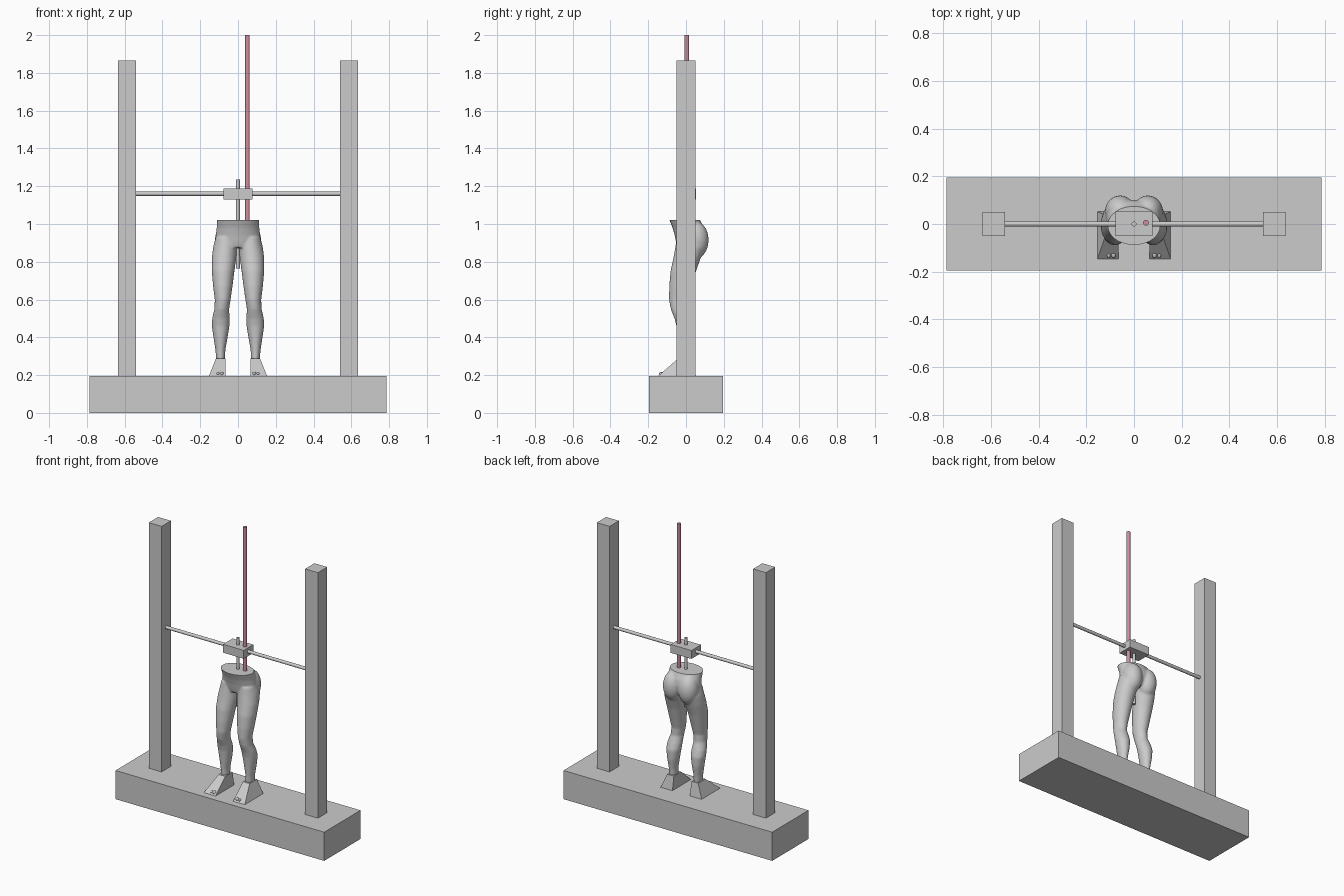
import bpy, bmesh, math
from mathutils import Matrix

if "Cube" in bpy.data.objects:
    bpy.data.objects.remove(bpy.data.objects["Cube"])


def material(name, rgb):
    m = bpy.data.materials.new(name)
    m.diffuse_color = (*rgb, 1)
    m.use_nodes = True
    m.node_tree.nodes["Principled BSDF"].inputs["Base Color"].default_value = m.diffuse_color
    return m


GREY = material("plain grey", (0.6, 0.6, 0.6))
PINK = material("rose pink", (0.62, 0.27, 0.34))


def add(name, bm, mat=GREY, smooth=False):
    bmesh.ops.recalc_face_normals(bm, faces=bm.faces)
    me = bpy.data.meshes.new(name)
    bm.to_mesh(me)
    bm.free()
    ob = bpy.data.objects.new(name, me)
    bpy.context.collection.objects.link(ob)
    me.materials.append(mat)
    if smooth:
        bpy.ops.object.select_all(action='DESELECT')
        ob.select_set(True)
        bpy.context.view_layer.objects.active = ob
        bpy.ops.object.shade_smooth_by_angle(angle=math.radians(40))
    return ob


def box(name, x0, x1, y0, y1, z0, z1):
    bm = bmesh.new()
    m = Matrix.Translation(((x0 + x1) / 2, (y0 + y1) / 2, (z0 + z1) / 2))
    m = m @ Matrix.Diagonal((x1 - x0, y1 - y0, z1 - z0, 1))
    bmesh.ops.create_cube(bm, size=1, matrix=m)
    return add(name, bm)


def rod(name, loc, r, length, mat=GREY, along_x=False):
    bm = bmesh.new()
    m = Matrix.Translation(loc)
    if along_x:
        m = m @ Matrix.Rotation(math.pi / 2, 4, 'Y')
    bmesh.ops.create_cone(bm, cap_ends=True, segments=20, radius1=r, radius2=r,
                          depth=length, matrix=m)
    return add(name, bm, mat, True)


def loft(bm, rings, n=40):
    # rings: z, x0, x1, y0, y1 of stacked ellipses
    prev = None
    for z, x0, x1, y0, y1 in rings:
        loop = []
        for i in range(n):
            a = 2 * math.pi * i / n
            loop.append(bm.verts.new(((x0 + x1) / 2 + (x1 - x0) / 2 * math.cos(a),
                                      (y0 + y1) / 2 + (y1 - y0) / 2 * math.sin(a), z)))
        if prev:
            for i in range(n):
                j = (i + 1) % n
                bm.faces.new((prev[i], prev[j], loop[j], loop[i]))
        else:
            bm.faces.new(loop[::-1])
        prev = loop
    bm.faces.new(prev)


def ellipsoid(bm, loc, radii):
    m = Matrix.Translation(loc) @ Matrix.Diagonal((*radii, 1))
    bmesh.ops.create_uvsphere(bm, u_segments=24, v_segments=16, radius=1, matrix=m)


# Frame
box("base", -0.785, 0.785, -0.195, 0.195, 0, 0.195)
for s, side in ((-1, "left"), (1, "right")):
    box(side + "_post", s * 0.588 - 0.048, s * 0.588 + 0.048, -0.05, 0.05, 0.195, 1.865)
rod("cross_bar", (0, 0, 1.16), 0.011, 1.09, along_x=True)
box("clamp_block", -0.078, 0.078, -0.05, 0.053, 1.13, 1.187)
rod("support_rod", (0, 0, 1.0), 0.01, 0.47)
rod("pink_pole", (0.05, 0.005, 1.505), 0.012, 0.99, PINK)

# Lower body: pelvis, buttocks and legs fused into one skin
LEG = ((0.28, .068, .116, -.036, .034), (0.33, .067, .119, -.038, .037),
       (0.40, .055, .130, -.045, .047), (0.46, .045, .139, -.051, .047),
       (0.50, .044, .137, -.061, .034), (0.55, .047, .125, -.081, .014),
       (0.60, .039, .123, -.090, .013), (0.67, .029, .132, -.089, .031),
       (0.75, .019, .139, -.082, .053), (0.82, .009, .139, -.067, .078),
       (0.88, .003, .131, -.056, .100), (0.93, .012, .118, -.048, .090))
PELVIS = ((0.875, -.085, .085, -.045, .080), (0.90, -.115, .115, -.052, .095),
          (0.94, -.117, .117, -.060, .102), (0.98, -.113, .113, -.071, .095),
          (1.02, -.111, .111, -.087, .075), (1.05, -.110, .110, -.098, .062))
bm = bmesh.new()
loft(bm, PELVIS)
for s in (-1, 1):
    loft(bm, [(z, *sorted((s * a, s * b)), c, d) for z, a, b, c, d in LEG])
    ellipsoid(bm, (s * 0.058, 0.052, 0.915), (0.064, 0.068, 0.098))
raw = add("lower_body_raw", bm)
rm = raw.modifiers.new("fuse", 'REMESH')
rm.mode = 'VOXEL'
rm.voxel_size = 0.006
sm = raw.modifiers.new("soften", 'SMOOTH')
sm.factor = 0.5
sm.iterations = 8
dg = bpy.context.evaluated_depsgraph_get()
skin = bpy.data.meshes.new_from_object(raw.evaluated_get(dg))
bpy.data.objects.remove(raw)

# Flat cut at the waist
bm = bmesh.new()
bm.from_mesh(skin)
bmesh.ops.bisect_plane(bm, geom=bm.verts[:] + bm.edges[:] + bm.faces[:],
                       plane_co=(0, 0, 1.022), plane_no=(0, 0, 1), clear_outer=True)
bmesh.ops.holes_fill(bm, edges=[e for e in bm.edges if e.is_boundary], sides=0)
add("lower_body", bm, smooth=True)

# Wedge feet with small toes
for s, side in ((-1, "left"), (1, "right")):
    bm = bmesh.new()
    levels = []
    for z, x0, x1, y0, y1 in ((0.195, .066, .154, -.147, .052),
                              (0.288, .066, .117, -.042, .036)):
        levels.append([bm.verts.new((s * x, y, z)) for x, y in
                       ((x0, y0), (x1, y0), (x1, y1), (x0, y1))])
    low, top = levels
    bm.faces.new(low)
    bm.faces.new(top)
    for i in range(4):
        j = (i + 1) % 4
        bm.faces.new((low[i], low[j], top[j], top[i]))
    add(side + "_foot", bm)
    bm = bmesh.new()
    for x, r in ((0.086, 0.010), (0.106, 0.008)):
        ellipsoid(bm, (s * x, -0.127, 0.207), (r, 0.016, r))
    add(side + "_toes", bm, smooth=True)
